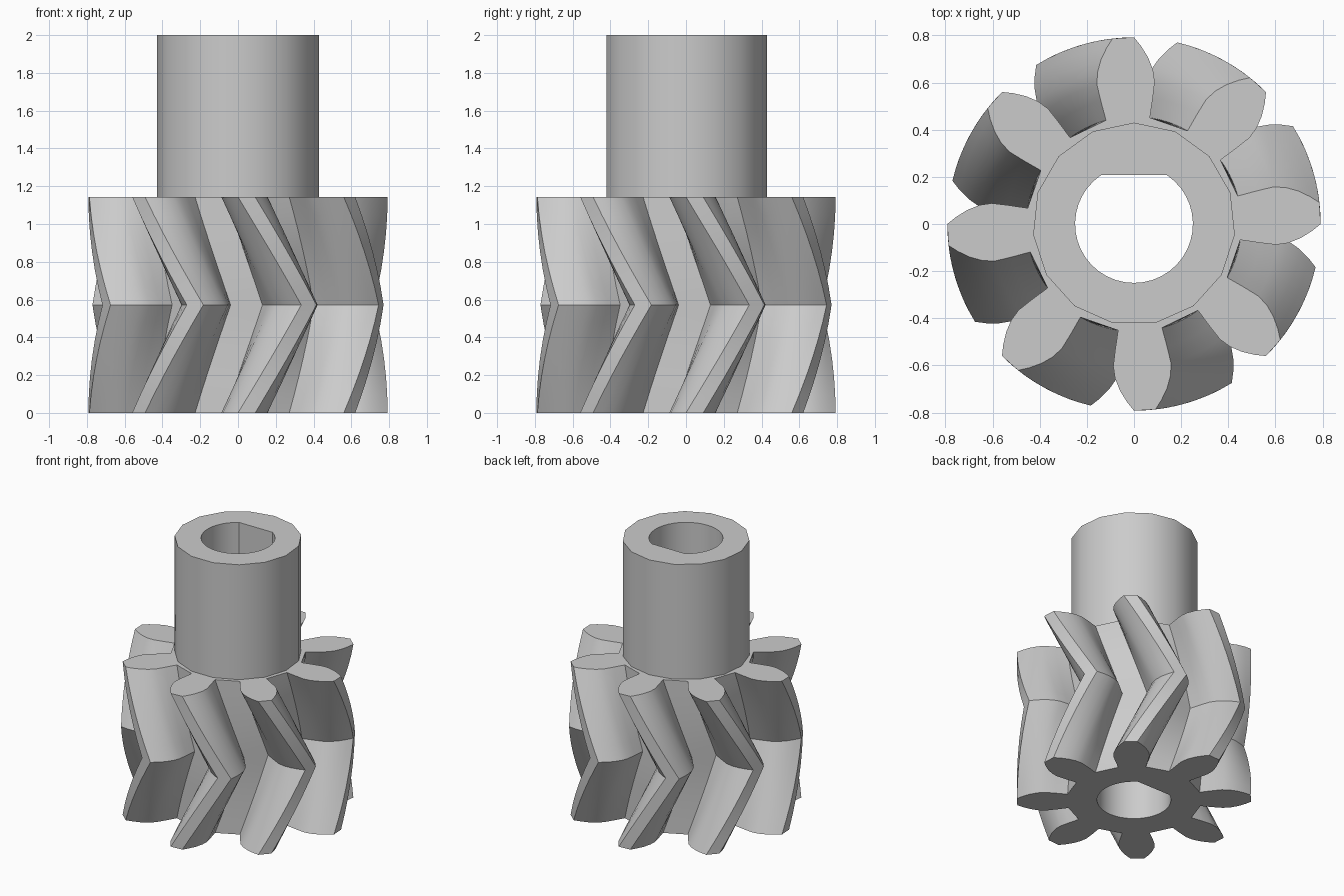
import bpy, bmesh, math
from mathutils import Vector

if "Cube" in bpy.data.objects:
    bpy.data.objects.remove(bpy.data.objects["Cube"])

TEETH, GEAR_H, TOP = 8, 1.143, 2.0
TWIST, PHASE, SLICES = math.radians(25), math.radians(3.3), 12

steel = bpy.data.materials.new("steel grey")
steel.diffuse_color = (0.6, 0.6, 0.6, 1)
steel.use_nodes = True
steel.node_tree.nodes["Principled BSDF"].inputs["Base Color"].default_value = steel.diffuse_color


def polar(r, a):
    return (r * math.cos(a), r * math.sin(a))


def ring(bm, pts, z):
    return [bm.verts.new((x, y, z)) for x, y in pts]


def wall(bm, low, high, inward=False):
    n = len(low)
    for i in range(n):
        j = (i + 1) % n
        f = bm.faces.new((low[i], low[j], high[j], high[i]))
        if inward:
            f.normal_flip()


def annulus(bm, outer, inner, up):
    """Flat face between two closed loops."""
    edges = []
    for loop in (outer, inner):
        for a, b in zip(loop, loop[1:] + loop[:1]):
            edges.append(bm.edges.get((a, b)) or bm.edges.new((a, b)))
    res = bmesh.ops.triangle_fill(bm, use_beauty=True, edges=edges,
                                  normal=Vector((0, 0, up)))
    for f in res["geom"]:
        if isinstance(f, bmesh.types.BMFace):
            f.normal_update()
            if f.normal.z * up < 0:
                f.normal_flip()


def finish(bm, name):
    me = bpy.data.meshes.new(name)
    bm.to_mesh(me)
    bm.free()
    ob = bpy.data.objects.new(name, me)
    bpy.context.collection.objects.link(ob)
    me.materials.append(steel)
    bpy.ops.object.select_all(action='DESELECT')
    ob.select_set(True)
    bpy.context.view_layer.objects.active = ob
    bpy.ops.object.shade_smooth_by_angle(angle=math.radians(30))


# Tooth flank: radius and half angle in degrees, root to tip
flank = [(0.456, 11.8), (0.54, 11.8), (0.61, 11.6), (0.66, 10.3),
         (0.71, 8.1), (0.755, 5.6), (0.792, 3.3)]
tooth = [(r, -math.radians(a)) for r, a in flank]
tooth += [(r, -a) for r, a in reversed(tooth)]


def gear_profile(turn):
    return [polar(r, a + turn + PHASE + k * math.tau / TEETH)
            for k in range(TEETH) for r, a in tooth]


# Hub outline, and round bore with one flat side
hub_pts = [polar(0.43, math.pi / 2 + i * math.tau / 15) for i in range(15)]
FLAT, BORE = 0.208, 0.25
a0 = math.asin(FLAT / BORE)
sweep = math.pi + 2 * a0
bore_pts = [polar(BORE, math.pi - a0 + sweep * i / 32) for i in range(33)]

# Herringbone gear
bm = bmesh.new()
rings = []
for s in range(SLICES + 1):
    t = s / SLICES
    rings.append(ring(bm, gear_profile(TWIST * (1 - abs(2 * t - 1))), GEAR_H * t))
for low, high in zip(rings, rings[1:]):
    wall(bm, low, high)
annulus(bm, rings[0], ring(bm, bore_pts, 0), -1)
annulus(bm, rings[-1], ring(bm, hub_pts, GEAR_H), 1)
finish(bm, "herringbone_gear")

# Hub with the bore running through the whole part
bm = bmesh.new()
hub_low, hub_high = ring(bm, hub_pts, GEAR_H), ring(bm, hub_pts, TOP)
bore_low, bore_high = ring(bm, bore_pts, 0), ring(bm, bore_pts, TOP)
wall(bm, hub_low, hub_high)
wall(bm, bore_low, bore_high, inward=True)
annulus(bm, hub_high, bore_high, 1)
finish(bm, "hub_and_bore")
